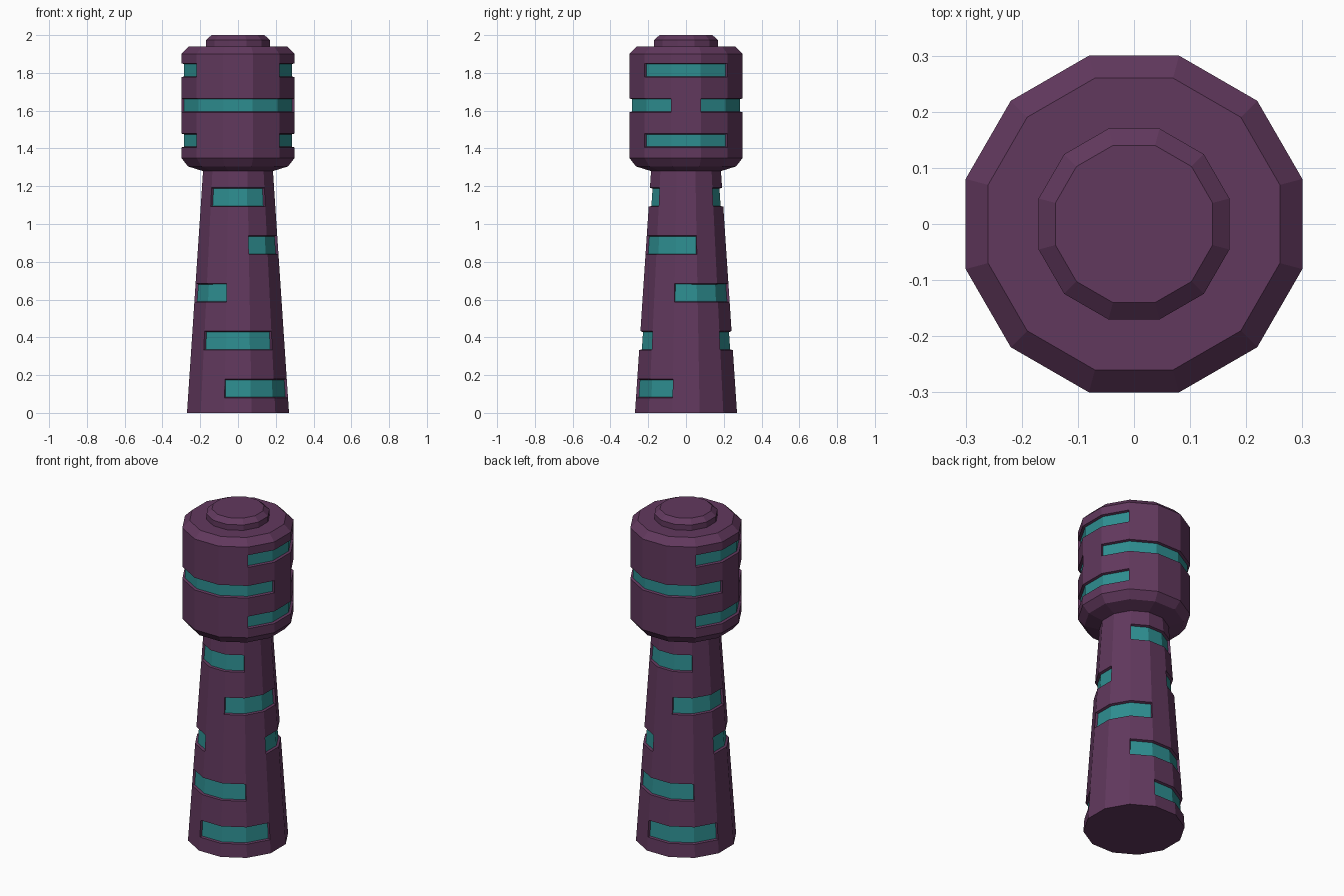
import bpy, bmesh, math

if "Cube" in bpy.data.objects:
    bpy.data.objects.remove(bpy.data.objects["Cube"])

SIDES = 12


def material(name, rgb):
    m = bpy.data.materials.new(name)
    m.diffuse_color = (*rgb, 1)
    m.use_nodes = True
    m.node_tree.nodes["Principled BSDF"].inputs["Base Color"].default_value = m.diffuse_color
    return m


PURPLE = material("purple_shell", (0.12, 0.04, 0.11))
TEAL = material("teal_inlay", (0.027, 0.27, 0.28))


def lathe(name, profile, bands=(), close_bottom=False, close_top=False):
    """profile: (distance to flat, z). bands: (profile segment, side numbers) to recess."""
    bm = bmesh.new()
    rings = []
    for flat, z in profile:
        r = flat / math.cos(math.pi / SIDES)
        rings.append([bm.verts.new((r * math.cos(math.radians(30 * k - 15)),
                                    r * math.sin(math.radians(30 * k - 15)), z))
                      for k in range(SIDES)])
    walls = []
    for lo, hi in zip(rings, rings[1:]):
        walls.append([bm.faces.new((lo[k], lo[(k + 1) % SIDES], hi[(k + 1) % SIDES], hi[k]))
                      for k in range(SIDES)])
    if close_bottom:
        bm.faces.new(rings[0][::-1])
    if close_top:
        bm.faces.new(rings[-1])
    bm.normal_update()
    inlay = [walls[seg][k % SIDES] for seg, sides in bands for k in sides]
    if inlay:
        bmesh.ops.inset_region(bm, faces=inlay, thickness=0.004, depth=-0.014,
                               use_even_offset=True, use_boundary=True)
        for f in bm.faces:
            f.material_index = 0
        for f in inlay:
            f.material_index = 1
    mesh = bpy.data.meshes.new(name)
    bm.to_mesh(mesh)
    bm.free()
    mesh.materials.append(PURPLE)
    mesh.materials.append(TEAL)
    ob = bpy.data.objects.new(name, mesh)
    bpy.context.collection.objects.link(ob)
    return ob


def both(first, count):
    """A run of sides and the same run on the opposite face."""
    run = list(range(first, first + count))
    return run + [k + 6 for k in run]


# Tapered shaft with five staggered inlays
def shaft_flat(z):
    return 0.27 - 0.085 * z / 1.28


zs = [0]
shaft_bands = []
for i, first in enumerate((-3, -4, 0, -2, -4)):
    z = 0.08 + 0.253 * i
    shaft_bands.append((len(zs), both(first, 3)))
    zs += [z, z + 0.1]
zs.append(1.28)
lathe("tapered_shaft", [(shaft_flat(z), z) for z in zs], shaft_bands, close_bottom=True)

# Head drum with three inlay rows
head = [(0.185, 1.28), (0.265, 1.305), (0.30, 1.35)]
head_bands = []
for i, (first, count) in enumerate(((-1, 3), (1, 5), (-1, 3))):
    z = 1.405 + 0.186 * i
    head_bands.append((len(head) - 1 + 1, both(first, count)))
    head += [(0.30, z), (0.30, z + 0.074)]
head += [(0.30, 1.90), (0.26, 1.94), (0.17, 1.94)]
lathe("head_drum", head, head_bands)

# Small raised cap
lathe("top_cap", [(0.17, 1.94), (0.17, 1.973), (0.14, 2.0)], close_top=True)
